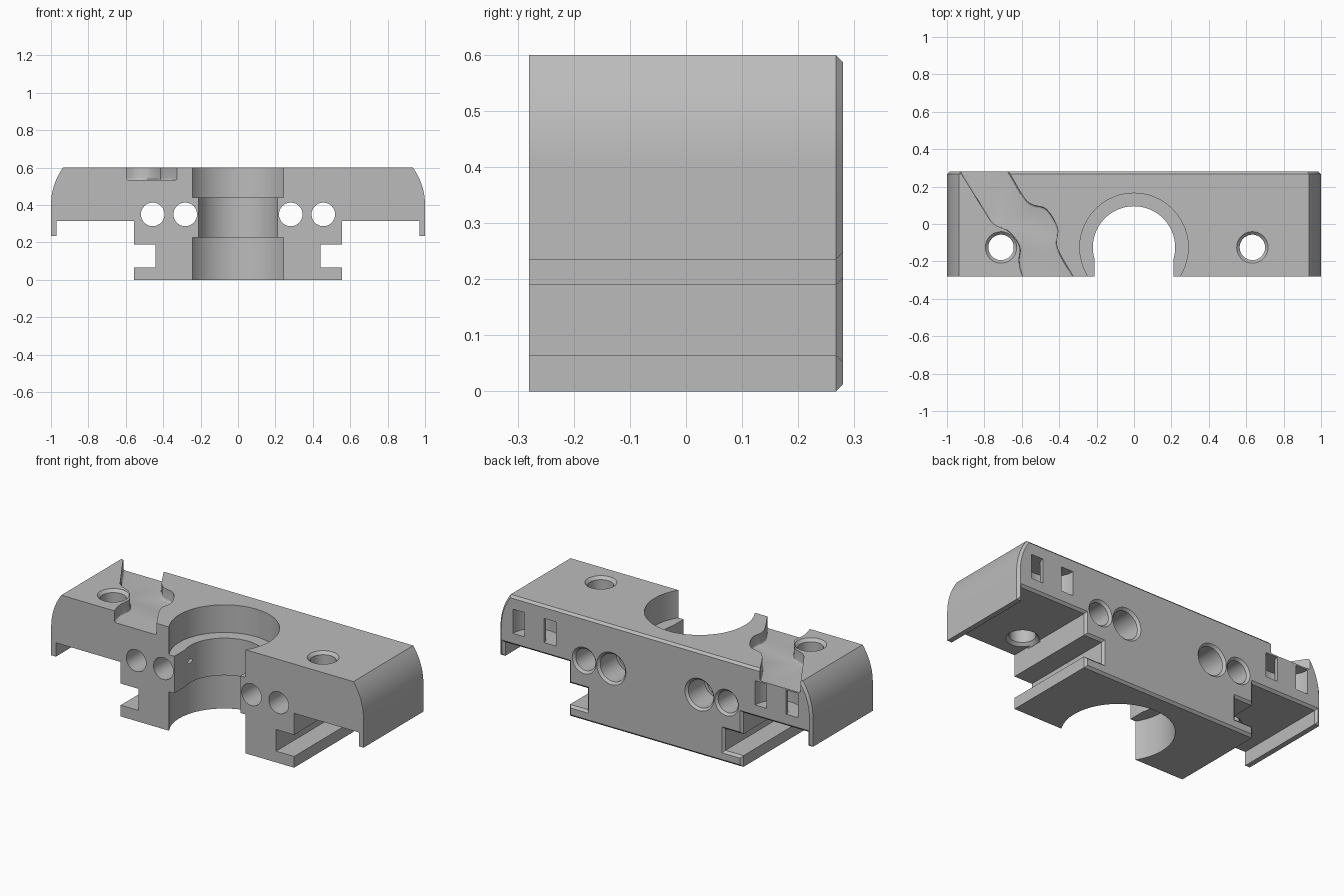
import bpy, bmesh
from math import sin, cos, pi, radians
from mathutils import Vector

cube = bpy.data.objects.get("Cube")
if cube:
    bpy.data.objects.remove(cube, do_unlink=True)

grey = bpy.data.materials.new("plain_grey")
grey.use_nodes = True
grey.diffuse_color = (0.5, 0.5, 0.5, 1)
grey.node_tree.nodes["Principled BSDF"].inputs["Base Color"].default_value = (0.5, 0.5, 0.5, 1)

HALF = 0.28          # half depth
TOP = 0.6            # height
SHELF = 0.315        # underside of the wings


def arc(cx, cy, r, start, end, n):
    """Points along a circular arc, angles in degrees."""
    angles = [radians(start + (end - start) * i / n) for i in range(n + 1)]
    return [(cx + r * cos(a), cy + r * sin(a)) for a in angles]


def prism(name, points, axis, low, high, bevel=None):
    """Extrude a closed outline along Y or Z; bevel = (edge test, width, segments)."""
    bm = bmesh.new()
    place = (lambda u, v: (u, low, v)) if axis == "Y" else (lambda u, v: (u, v, low))
    face = bm.faces.new([bm.verts.new(place(u, v)) for u, v in points])
    new = bmesh.ops.extrude_face_region(bm, geom=[face])["geom"]
    shift = Vector((0, high - low, 0)) if axis == "Y" else Vector((0, 0, high - low))
    bmesh.ops.translate(bm, vec=shift, verts=[g for g in new if isinstance(g, bmesh.types.BMVert)])
    bmesh.ops.recalc_face_normals(bm, faces=bm.faces)
    if bevel:
        test, width, segments = bevel
        edges = [e for e in bm.edges if all(test(v.co) for v in e.verts)]
        bmesh.ops.bevel(bm, geom=edges, offset=width, segments=segments,
                        profile=0.5, affect="EDGES", clamp_overlap=True)
    mesh = bpy.data.meshes.new(name)
    bm.to_mesh(mesh)
    bm.free()
    obj = bpy.data.objects.new(name, mesh)
    bpy.context.collection.objects.link(obj)
    return obj


def cone(name, axis, u, v, low, high, r1, r2=None):
    """Round cutter along Y (u, v = x, z) or Z (u, v = x, y)."""
    mid = (low + high) / 2
    along_y = axis == "Y"
    bpy.ops.mesh.primitive_cone_add(
        vertices=48, radius1=r1, radius2=r1 if r2 is None else r2, depth=high - low,
        location=(u, mid, v) if along_y else (u, v, mid),
        rotation=(-pi / 2 if along_y else 0, 0, 0))
    obj = bpy.context.object
    obj.name = name
    return obj


def smooth_path(points, steps=6):
    """Catmull-Rom curve through the points."""
    p = [Vector(q) for q in points]
    p = [2 * p[0] - p[1]] + p + [2 * p[-1] - p[-2]]
    out = []
    for a, b, c, d in zip(p, p[1:], p[2:], p[3:]):
        for i in range(steps):
            t = i / steps
            out.append(0.5 * (2 * b + (c - a) * t + (2 * a - 5 * b + 4 * c - d) * t ** 2
                              + (3 * b - a - 3 * c + d) * t ** 3))
    return [tuple(q) for q in out + [p[-2]]]


# Body: mirrored cross-section with side slots, wings and rounded shoulders
right_half = [(0.555, 0), (0.555, 0.065), (0.44, 0.065), (0.44, 0.19), (0.555, 0.19),
              (0.555, SHELF), (0.97, SHELF), (0.97, 0.235), (1.0, 0.235)]
right_half += arc(0.66, 0.4, 0.34, 0, 36, 10)[:-1] + [(0.935, TOP)]
outline = right_half + [(-x, z) for x, z in reversed(right_half)]
body = prism("carriage_body", outline, "Y", -HALF, HALF,
             (lambda co: co.y > HALF - 0.001, 0.013, 1))
body.data.materials.append(grey)

cutters = []

# Central bore: narrow keyhole with a wider round recess above and below
keyhole = arc(0, -0.125, 0.22, -16, 196, 48) + [(-0.212, -0.4), (0.212, -0.4)]
cutters.append(prism("bore_cutter", keyhole, "Z", -0.1, 0.7))
for low, high in ((-0.1, 0.225), (0.44, 0.7)):
    cutters.append(cone("recess_cutter", "Z", 0, -0.125, low, high, 0.29))

# Vertical screw holes with countersinks at both ends
for x in (-0.711, 0.633):
    cutters.append(cone("screw_cutter", "Z", x, -0.125, 0.2, 0.7, 0.068))
    cutters.append(cone("top_countersink", "Z", x, -0.125, TOP - 0.016, TOP + 0.01, 0.068, 0.094))
    cutters.append(cone("under_countersink", "Z", x, -0.125, SHELF - 0.01, SHELF + 0.016, 0.094, 0.068))

for side in (-1, 1):
    # Horizontal through holes, the inner one widened at the back
    for x, rim in ((0.282, 0.08), (0.456, 0.063)):
        cutters.append(cone("through_cutter", "Y", side * x, 0.35, -0.4, 0.4, 0.063))
        if rim > 0.07:
            cutters.append(cone("counterbore_cutter", "Y", side * x, 0.35, 0.12, 0.4, rim))
        cutters.append(cone("rim_countersink", "Y", side * x, 0.35,
                            HALF - 0.013, HALF + 0.01, rim, rim + 0.023))
    # Looped tie channel opening as two square windows at the back
    x = side * 0.775
    loop = arc(x, HALF, 0.138, 180, 360, 24) + [(x + 0.138, 0.4), (x + 0.062, 0.4)]
    loop += arc(x, HALF, 0.062, 360, 180, 24) + [(x - 0.062, 0.4), (x - 0.138, 0.4)]
    cutters.append(prism("tie_channel_cutter", loop, "Z", 0.385, 0.525))

# Winding cable channel across the top, with a rounded floor edge
left_wall = [(-1.02, 0.42), (-0.93, 0.28), (-0.80, 0.07), (-0.75, 0), (-0.67, -0.04),
             (-0.612, -0.12), (-0.615, -0.2), (-0.595, -0.28), (-0.54, -0.38)]
right_wall = [(-0.265, -0.38), (-0.325, -0.28), (-0.395, -0.16), (-0.415, -0.1),
              (-0.41, -0.02), (-0.47, 0.08), (-0.57, 0.12), (-0.67, 0.28), (-0.76, 0.42)]
cutters.append(prism("cable_channel_cutter", smooth_path(left_wall) + smooth_path(right_wall),
                     "Z", 0.533, 0.7, (lambda co: co.z < 0.534, 0.025, 3)))

# Apply every cut, then remove the cutters
bpy.ops.object.select_all(action="DESELECT")
bpy.context.view_layer.objects.active = body
body.select_set(True)
for cutter in cutters:
    cutter.hide_render = True
    mod = body.modifiers.new("cut", "BOOLEAN")
    mod.operation = "DIFFERENCE"
    mod.solver = "EXACT"
    mod.object = cutter
    bpy.ops.object.modifier_apply(modifier=mod.name)
    bpy.data.objects.remove(cutter, do_unlink=True)

bpy.ops.object.shade_smooth_by_angle(angle=radians(30))
